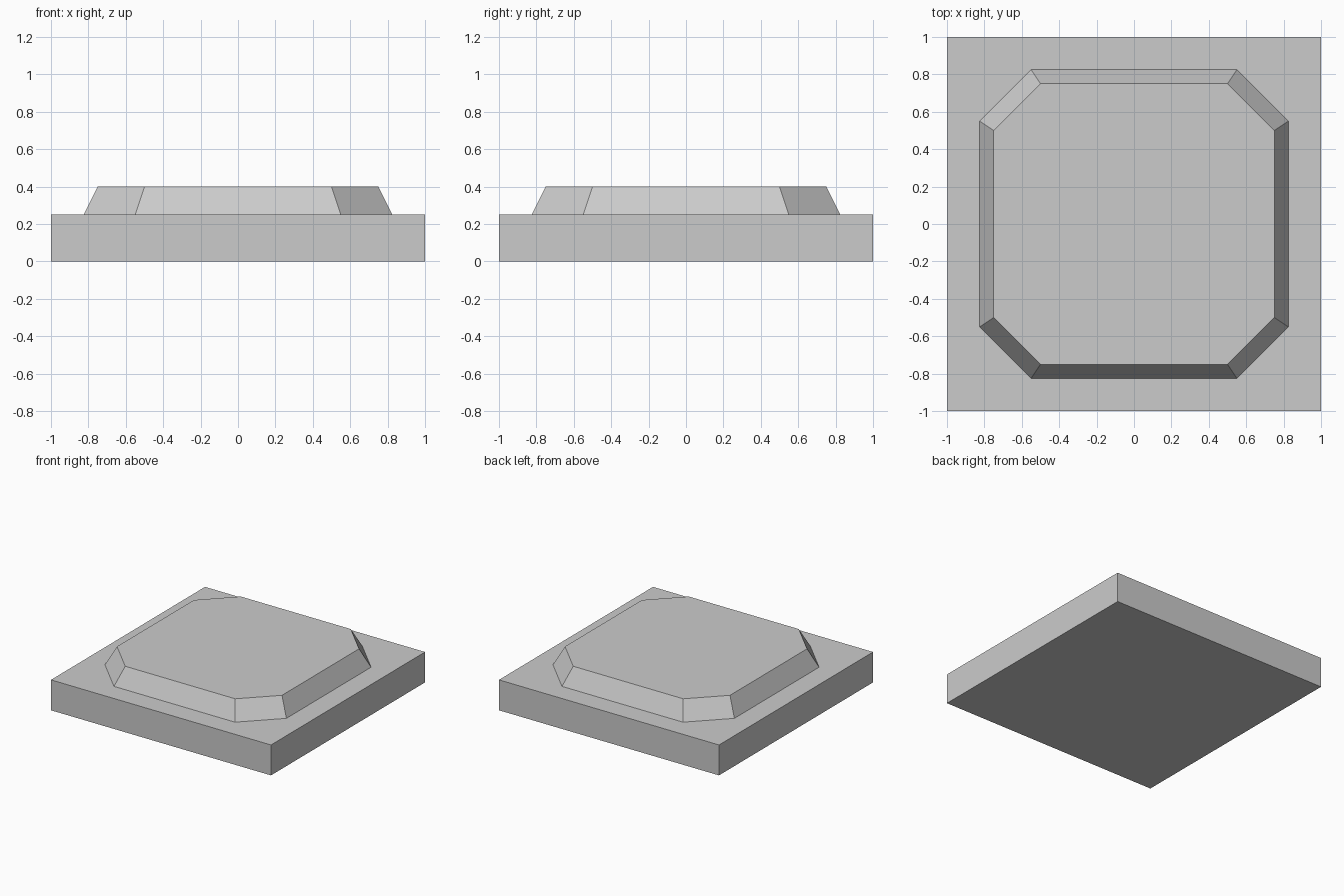
import bpy, bmesh

if "Cube" in bpy.data.objects:
    bpy.data.objects.remove(bpy.data.objects["Cube"])


def frustum(name, bottom, top, z0, z1):
    """Closed solid between two matching outlines."""
    bm = bmesh.new()
    lo = [bm.verts.new((x, y, z0)) for x, y in bottom]
    hi = [bm.verts.new((x, y, z1)) for x, y in top]
    n = len(lo)
    bm.faces.new(lo[::-1])
    bm.faces.new(hi)
    for i in range(n):
        j = (i + 1) % n
        bm.faces.new((lo[i], lo[j], hi[j], hi[i]))
    mesh = bpy.data.meshes.new(name)
    bm.to_mesh(mesh)
    bm.free()
    obj = bpy.data.objects.new(name, mesh)
    bpy.context.collection.objects.link(obj)
    return obj


def cut_square(half, flat):
    """Square with cut corners; flat is half the length of each straight side."""
    pts = []
    x, y = half, flat
    for _ in range(4):
        pts += [(x, -y), (x, y)]
        pts[-2:] = [rotate(p, len(pts) // 2 - 1) for p in pts[-2:]]
    return pts


def rotate(p, quarter_turns):
    x, y = p
    for _ in range(quarter_turns):
        x, y = -y, x
    return x, y


# Square base slab
square = [rotate((1, -1), k) for k in range(4)]
frustum("base_slab", square, square, 0, 0.25)

# Raised panel with cut corners and sloping sides
frustum("raised_panel", cut_square(0.825, 0.55), cut_square(0.75, 0.5), 0.25, 0.4)
